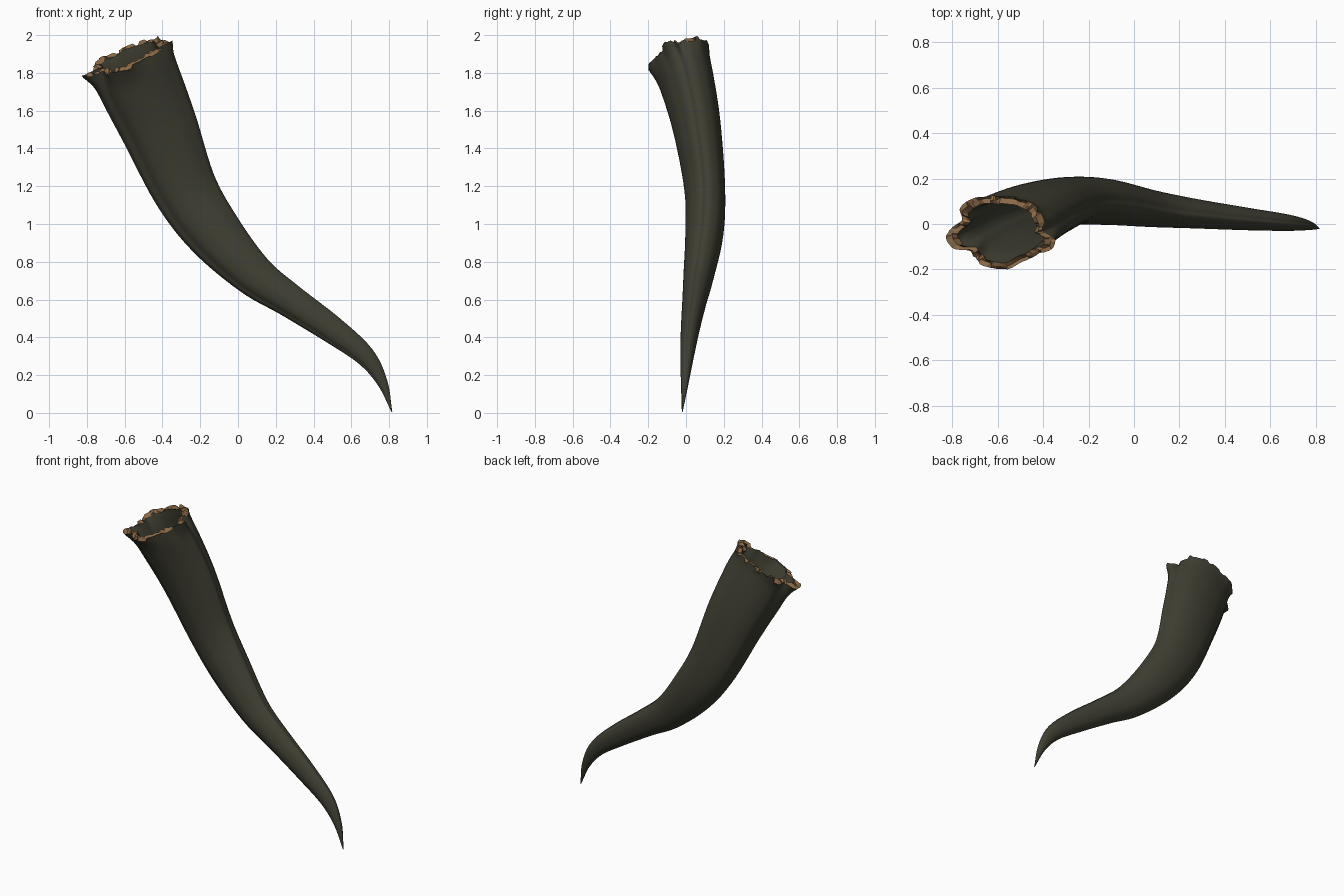
import bpy, bmesh, math, random
from mathutils import Vector

if "Cube" in bpy.data.objects:
    bpy.data.objects.remove(bpy.data.objects["Cube"])

random.seed(4)
COLS = 108      # columns around the horn
SUB = 6         # rings between two stations

# Stations from tip to mouth: x, y, z, half width, half depth
PATH = [(.815, -.02, .005, .002, .002), (.763, -.006, .165, .028, .021),
        (.670, .006, .305, .052, .036), (.495, .022, .445, .071, .049),
        (.270, .045, .600, .087, .064), (.080, .067, .735, .110, .080),
        (-.125, .097, .955, .146, .100), (-.280, .099, 1.190, .168, .107),
        (-.415, .057, 1.515, .199, .126), (-.520, .003, 1.755, .217, .144),
        (-.575, -.040, 1.885, .218, .158)]

# Lobed outline of the mouth: angle in degrees, radius factor
LOBES = [(0, .85), (24, .98), (47, 1.1), (98, 1.08), (121, 1.17), (141, 1.16), (155, .94),
         (186, 1.26), (203, 1.2), (212, .89), (239, 1.08), (262, 1.08), (294, .9),
         (319, .93), (340, 1.15), (350, 1.15), (360, .85)]


def lobe(deg):
    for (a0, r0), (a1, r1) in zip(LOBES, LOBES[1:]):
        if a0 <= deg <= a1:
            k = (1 - math.cos(math.pi * (deg - a0) / (a1 - a0))) / 2
            return r0 + (r1 - r0) * k


def spline(s):
    """Catmull-Rom through the stations."""
    i = min(int(s), len(PATH) - 2)
    t = s - i
    p1, p2 = Vector(PATH[i]), Vector(PATH[i + 1])
    p0 = Vector(PATH[i - 1]) if i else 2 * p1 - p2
    p3 = Vector(PATH[i + 2]) if i + 2 < len(PATH) else 2 * p2 - p1
    return (2 * p1 + (p2 - p0) * t + (2 * p0 - 5 * p1 + 4 * p2 - p3) * t ** 2
            + (3 * p1 - p0 - 3 * p2 + p3) * t ** 3) / 2


LAST = len(PATH) - 1
raw = [lobe(360 * c / COLS) for c in range(COLS)]
factors = [sum(raw[(c + d) % COLS] for d in (-1, 0, 1)) / 3 for c in range(COLS)]


def ring(s, scale, lift=None):
    """Lobed cross-section square to the path; lift shifts columns along it."""
    p = spline(s)
    tangent = (spline(min(s + .02, LAST)) - spline(max(s - .02, 0))).to_3d().normalized()
    side = Vector((tangent.z, 0, -tangent.x)).normalized()
    back = tangent.cross(side)
    flare = max(0, s - LAST + 1) ** 2
    w = .22 + .78 * flare
    pts = []
    for c in range(COLS):
        a = 2 * math.pi * c / COLS
        r = scale * (1 + (factors[c] - 1.03 + .03 * flare) * w)
        pts.append(p.to_3d() + side * math.cos(a) * p[3] * r + back * math.sin(a) * p[4] * r
                   + tangent * (lift[c] if lift else 0))
    return pts


def chips(amount):
    """Stepped random heights for the broken edge."""
    out = []
    while len(out) < COLS:
        out += [random.uniform(-amount, amount)] * random.choice((2, 3, 4))
    return out[:COLS]


def material(name, rgb):
    m = bpy.data.materials.new(name)
    m.diffuse_color = (*rgb, 1)
    m.use_nodes = True
    m.node_tree.nodes["Principled BSDF"].inputs["Base Color"].default_value = m.diffuse_color
    return m


def loft(name, rings, mat, angle, cap=False):
    bm = bmesh.new()
    rows = [[bm.verts.new(p) for p in r] for r in rings]
    for lo, hi in zip(rows, rows[1:]):
        for c in range(COLS):
            d = (c + 1) % COLS
            bm.faces.new((lo[c], lo[d], hi[d], hi[c]))
    if cap:
        bm.faces.new(rows[0][::-1])
    me = bpy.data.meshes.new(name)
    bm.to_mesh(me)
    bm.free()
    me.materials.append(mat)
    ob = bpy.data.objects.new(name, me)
    bpy.context.collection.objects.link(ob)
    bpy.context.view_layer.objects.active = ob
    ob.select_set(True)
    bpy.ops.object.shade_smooth_by_angle(angle=math.radians(angle))
    ob.select_set(False)


horn = material("dark horn", (.050, .050, .033))
bone = material("broken bone brown", (.25, .14, .062))

# Three rings of the broken edge
edge_out = ring(LAST, 1.0, chips(.014))
edge_mid = ring(LAST, .91, chips(.020))
edge_in = ring(LAST, .80, chips(.012))
steps = [i / SUB for i in range(LAST * SUB)]

# Outer skin, tip to mouth
loft("horn_skin", [ring(s, 1) for s in steps] + [edge_out], horn, 50, cap=True)
# Jagged rim between skin and hollow
loft("broken_rim", [edge_out, edge_mid, edge_in], bone, 20)
# Hollow inside, mouth down towards the tip
inner = [s for s in steps if s >= 3]
loft("hollow_lining", [edge_in] + [ring(s, .80) for s in reversed(inner)], horn, 50)
